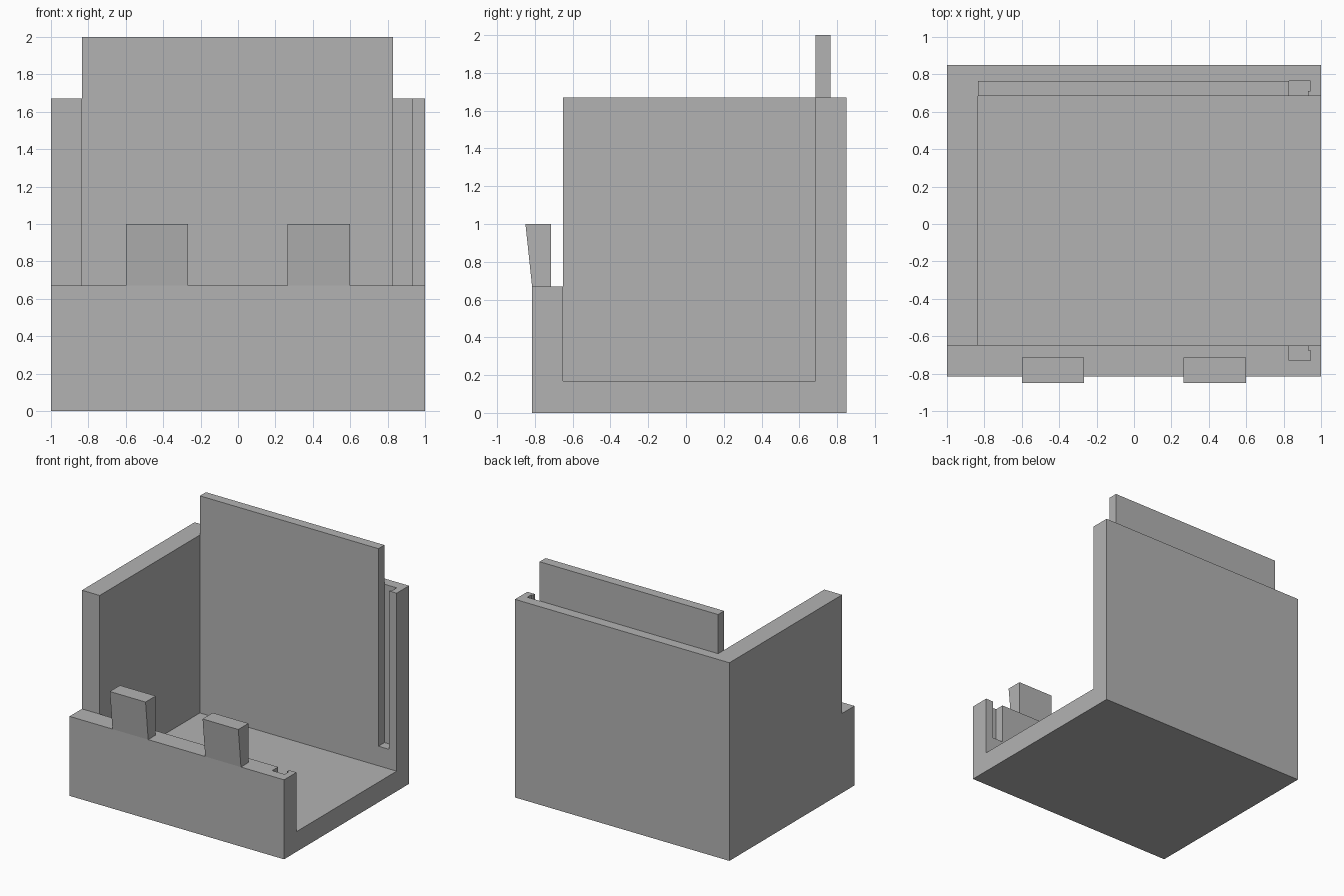
import bpy
import bmesh

cube = bpy.data.objects.get("Cube")
if cube:
    bpy.data.objects.remove(cube, do_unlink=True)

grey = bpy.data.materials.new("plain grey")
grey.use_nodes = True
colour = (0.45, 0.45, 0.45, 1)
grey.diffuse_color = colour
grey.node_tree.nodes["Principled BSDF"].inputs["Base Color"].default_value = colour

# Main dimensions
SIDE = 1.0           # half width
FRONT, BACK = -0.815, 0.85
INNER_FRONT, INNER_BACK = -0.65, 0.685
INNER_RIGHT = -0.835
FLOOR, LOW, HIGH, TOP = 0.17, 0.67, 1.67, 2.0
SLOT_X, LIP_X, SLOT_END = 0.83, 0.93, 0.945
SLOT_DEPTH, LIP_DEPTH, SLOT_Z = 0.08, 0.025, 0.335
FAR = 2.5            # cutters reach well past the body


def prism(name, profile, axis, start, end):
    """Extrude a 2D profile along the x or z axis."""
    bm = bmesh.new()
    if axis == "x":
        points = [(start, a, b) for a, b in profile]
        move = (end - start, 0, 0)
    else:
        points = [(a, b, start) for a, b in profile]
        move = (0, 0, end - start)
    face = bm.faces.new([bm.verts.new(p) for p in points])
    result = bmesh.ops.extrude_face_region(bm, geom=[face])
    verts = [v for v in result["geom"] if isinstance(v, bmesh.types.BMVert)]
    bmesh.ops.translate(bm, vec=move, verts=verts)
    bmesh.ops.recalc_face_normals(bm, faces=bm.faces)
    mesh = bpy.data.meshes.new(name)
    bm.to_mesh(mesh)
    bm.free()
    mesh.materials.append(grey)
    obj = bpy.data.objects.new(name, mesh)
    bpy.context.collection.objects.link(obj)
    return obj


def box(name, x, y, z):
    plan = [(x[0], y[0]), (x[1], y[0]), (x[1], y[1]), (x[0], y[1])]
    return prism(name, plan, "z", *z)


def cut(obj, cutter):
    """Subtract a cutter, then throw it away."""
    cutter.hide_render = True
    mod = obj.modifiers.new("cut", "BOOLEAN")
    mod.operation, mod.solver, mod.object = "DIFFERENCE", "EXACT", cutter
    bpy.context.view_layer.objects.active = obj
    bpy.ops.object.modifier_apply(modifier=mod.name)
    bpy.data.objects.remove(cutter, do_unlink=True)


# Box body: full block with the room and the space above the front wall removed
body = box("box_body", (-SIDE, SIDE), (FRONT, BACK), (0, HIGH))
cut(body, box("room_cutter", (INNER_RIGHT, FAR), (INNER_FRONT, INNER_BACK), (FLOOR, FAR)))
cut(body, box("front_cutter", (-FAR, FAR), (-FAR, INNER_FRONT), (LOW, FAR)))

# Sliding-door slots with a small retaining lip, in front and back walls
for wall_y, out in ((INNER_FRONT, -1), (INNER_BACK, 1)):
    mouth, lip, deep = (wall_y + out * d for d in (-0.05, LIP_DEPTH, SLOT_DEPTH))
    plan = [(SLOT_X, mouth), (LIP_X, mouth), (LIP_X, lip),
            (SLOT_END, lip), (SLOT_END, deep), (SLOT_X, deep)]
    cut(body, prism("slot_cutter", plan, "z", SLOT_Z, FAR))

# Raised panel standing on the back wall
box("back_panel", (INNER_RIGHT, SLOT_X), (INNER_BACK, INNER_BACK + SLOT_DEPTH), (HIGH, TOP))

# Flared tabs on the front wall
tab_section = [(-0.715, LOW), (FRONT, LOW), (-0.85, 1.0), (-0.715, 1.0)]
for side, x in (("right", -0.6), ("left", 0.265)):
    prism("front_tab_" + side, tab_section, "x", x, x + 0.333)
